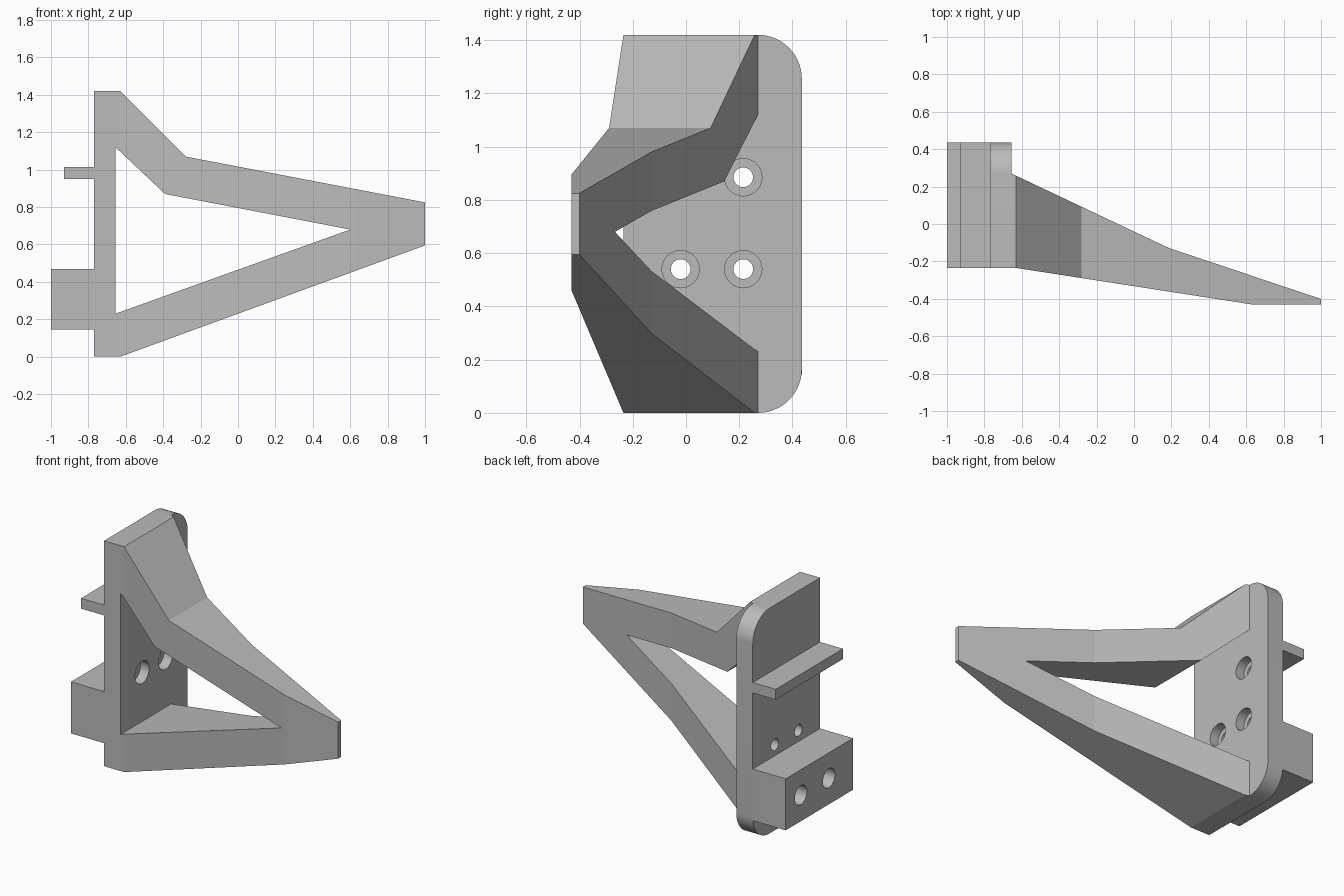
import bpy, bmesh, math
from mathutils import Vector

cube = bpy.data.objects.get("Cube")
if cube:
    bpy.data.objects.remove(cube, do_unlink=True)

grey = bpy.data.materials.new("plain grey")
grey.use_nodes = True
grey.diffuse_color = (0.5, 0.5, 0.5, 1)
grey.node_tree.nodes["Principled BSDF"].inputs["Base Color"].default_value = (0.5, 0.5, 0.5, 1)


def prism(name, outline, axis, start, end):
    """Extrude a 2D outline along an axis; outline uses the other two axes in order."""
    bm = bmesh.new()

    def place(p):
        c = list(p)
        c.insert(axis, start)
        return bm.verts.new(c)

    face = bm.faces.new([place(p) for p in outline])
    move = Vector((0, 0, 0))
    move[axis] = end - start
    top = bmesh.ops.extrude_face_region(bm, geom=[face])["geom"]
    bmesh.ops.translate(bm, vec=move, verts=[v for v in top if isinstance(v, bmesh.types.BMVert)])
    bmesh.ops.recalc_face_normals(bm, faces=bm.faces)
    mesh = bpy.data.meshes.new(name)
    bm.to_mesh(mesh)
    bm.free()
    mesh.materials.append(grey)
    obj = bpy.data.objects.new(name, mesh)
    bpy.context.collection.objects.link(obj)
    return obj


def arc(cy, cz, radius, a0, a1, steps):
    angles = [math.radians(a0 + (a1 - a0) * i / steps) for i in range(steps + 1)]
    return [(cy + radius * math.cos(a), cz + radius * math.sin(a)) for a in angles]


def combine(obj, tool, operation):
    """Apply a boolean and discard the tool."""
    tool.hide_render = True
    mod = obj.modifiers.new("cut", 'BOOLEAN')
    mod.operation, mod.solver, mod.object = operation, 'EXACT', tool
    bpy.context.view_layer.objects.active = obj
    bpy.ops.object.modifier_apply(modifier=mod.name)
    bpy.data.objects.remove(tool, do_unlink=True)


def bore(obj, y, z, radius, x0, x1):
    circle = arc(y, z, radius, 0, 360, 40)[:-1]
    combine(obj, prism("bore_cutter", circle, 0, x0, x1), 'DIFFERENCE')


# Shared measures
FRONT, BACK, HEIGHT = -0.235, 0.435, 1.42
PLATE_REAR, PLATE_FACE = -0.77, -0.655
R = 0.165

# Mounting plate with two rounded corners and three counterbored holes
outline = [(FRONT, 0)] + arc(BACK - R, R, R, -90, 0, 14)
outline += arc(BACK - R, HEIGHT - R, R, 0, 90, 14) + [(FRONT, HEIGHT)]
plate = prism("mounting_plate", outline, 0, PLATE_REAR, PLATE_FACE)
for y, z in [(0.215, 0.885), (0.215, 0.54), (-0.02, 0.54)]:
    bore(plate, y, z, 0.037, -0.9, -0.5)
    bore(plate, y, z, 0.07, PLATE_FACE - 0.06, -0.5)

# Triangular arm: side profile trimmed by its tapering plan
side = [(PLATE_FACE, 0), (-0.63, 0), (1, 0.595), (1, 0.825), (-0.28, 1.07),
        (-0.63, HEIGHT), (PLATE_FACE, HEIGHT), (PLATE_FACE, 1.12),
        (-0.39, 0.87), (0.6, 0.68), (PLATE_FACE, 0.23)]
plan = [(-0.70, 0.291), (0.19, -0.13), (1.05, -0.417), (1.05, -0.43),
        (0.63, -0.43), (-0.63, FRONT), (-0.70, FRONT)]
arm = prism("triangular_arm", side, 1, -0.6, 0.6)
combine(arm, prism("plan_cutter", plan, 2, -0.2, 1.6), 'INTERSECT')

# Rear block with two blind holes
block = prism("rear_block", [(FRONT, 0.145), (BACK, 0.145), (BACK, 0.47), (FRONT, 0.47)],
              0, -1, PLATE_REAR)
for y in (0.285, 0.005):
    bore(block, y, 0.31, 0.06, -1.1, -0.8)

# Thin rear ledge
ledge = prism("rear_ledge", [(FRONT, 0.95), (BACK, 0.95), (BACK, 1.015), (FRONT, 1.015)],
              0, -0.93, PLATE_REAR)

# Smooth the round surfaces, keep the edges sharp
bpy.ops.object.select_all(action='DESELECT')
for obj in (plate, block):
    obj.select_set(True)
bpy.context.view_layer.objects.active = plate
bpy.ops.object.shade_smooth_by_angle(angle=math.radians(25))
